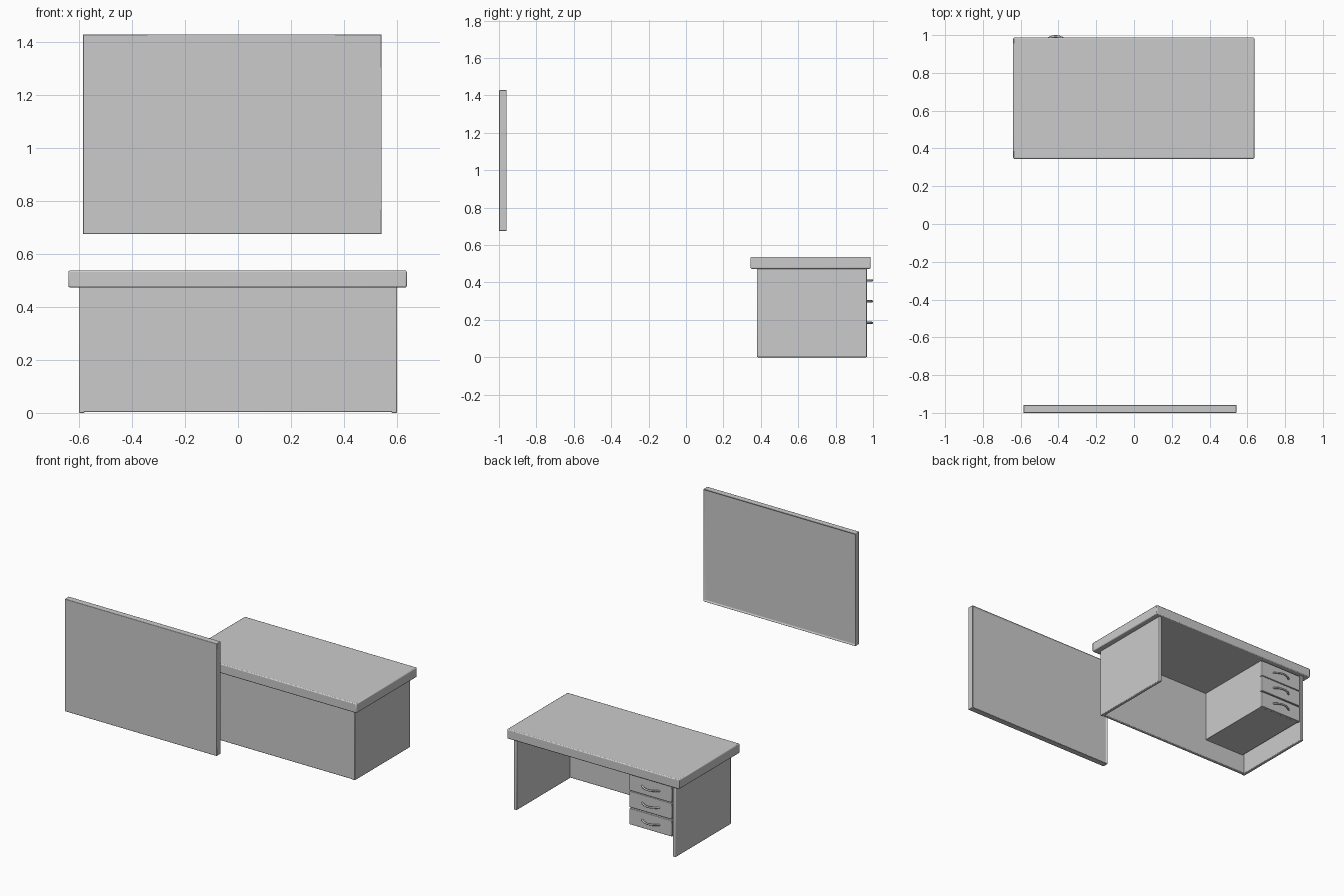
import bpy, bmesh
from mathutils import Vector

if "Cube" in bpy.data.objects:
    bpy.data.objects.remove(bpy.data.objects["Cube"])


def finish(name, bm, bevel=0.0):
    """Turn a bmesh into a named object with softly rounded edges."""
    mesh = bpy.data.meshes.new(name)
    bmesh.ops.recalc_face_normals(bm, faces=bm.faces)
    bm.to_mesh(mesh)
    bm.free()
    obj = bpy.data.objects.new(name, mesh)
    bpy.context.collection.objects.link(obj)
    if bevel:
        mod = obj.modifiers.new("rounded_edges", 'BEVEL')
        mod.width, mod.segments = bevel, 2
    bpy.ops.object.select_all(action='DESELECT')
    obj.select_set(True)
    bpy.context.view_layer.objects.active = obj
    bpy.ops.object.shade_smooth_by_angle()
    return obj


def box_mesh(lo, hi):
    bm = bmesh.new()
    bmesh.ops.create_cube(bm, size=1)
    lo, hi = Vector(lo), Vector(hi)
    for v in bm.verts:
        v.co = (lo + hi) / 2 + v.co * (hi - lo)
    return bm


def box(name, lo, hi, bevel=0.004):
    return finish(name, box_mesh(lo, hi), bevel)


# Wall board with a shallow rim on its back
bm = box_mesh((-0.585, -1.0, 0.675), (0.542, -0.957, 1.428))
bm.normal_update()
back = [f for f in bm.faces if f.normal.y > 0.9]
bmesh.ops.inset_region(bm, faces=back, thickness=0.012)
bmesh.ops.translate(bm, verts=list(back[0].verts), vec=(0, -0.008, 0))
finish("wall_board", bm, 0.003)

# Desk top, modesty panel and side panels
box("desk_top", (-0.64, 0.345, 0.473), (0.637, 0.987, 0.537), 0.006)
box("front_panel", (-0.595, 0.38, 0.003), (0.595, 0.402, 0.475))
for side, x in (("left", -0.6), ("right", 0.578)):
    box(side + "_side_panel", (x, 0.38, 0.0), (x + 0.022, 0.967, 0.475))

# Drawer cabinet
X0, X1 = -0.572, -0.257
box("drawer_cabinet", (X0 + 0.004, 0.40, 0.132), (X1 - 0.004, 0.95, 0.474), 0.002)


def handle(name, z):
    """Curved pull: a round rod bowed out from the drawer front."""
    cx = (X0 + X1) / 2
    curve = bpy.data.curves.new(name, 'CURVE')
    curve.dimensions = '3D'
    curve.bevel_depth = 0.006
    curve.bevel_resolution = 2
    curve.use_fill_caps = True
    sp = curve.splines.new('POLY')
    n = 12
    sp.points.add(n)
    for i, p in enumerate(sp.points):
        t = -1 + 2 * i / n
        p.co = (cx + 0.065 * t, 0.994 - 0.031 * t * t, z, 1)
    obj = bpy.data.objects.new(name, curve)
    bpy.context.collection.objects.link(obj)


# Three drawer fronts with handles
for i, z in enumerate((0.184, 0.299, 0.411)):
    box(f"drawer_front_{i + 1}", (X0, 0.945, z - 0.054), (X1, 0.966, z + 0.054), 0.003)
    handle(f"drawer_handle_{i + 1}", z)
